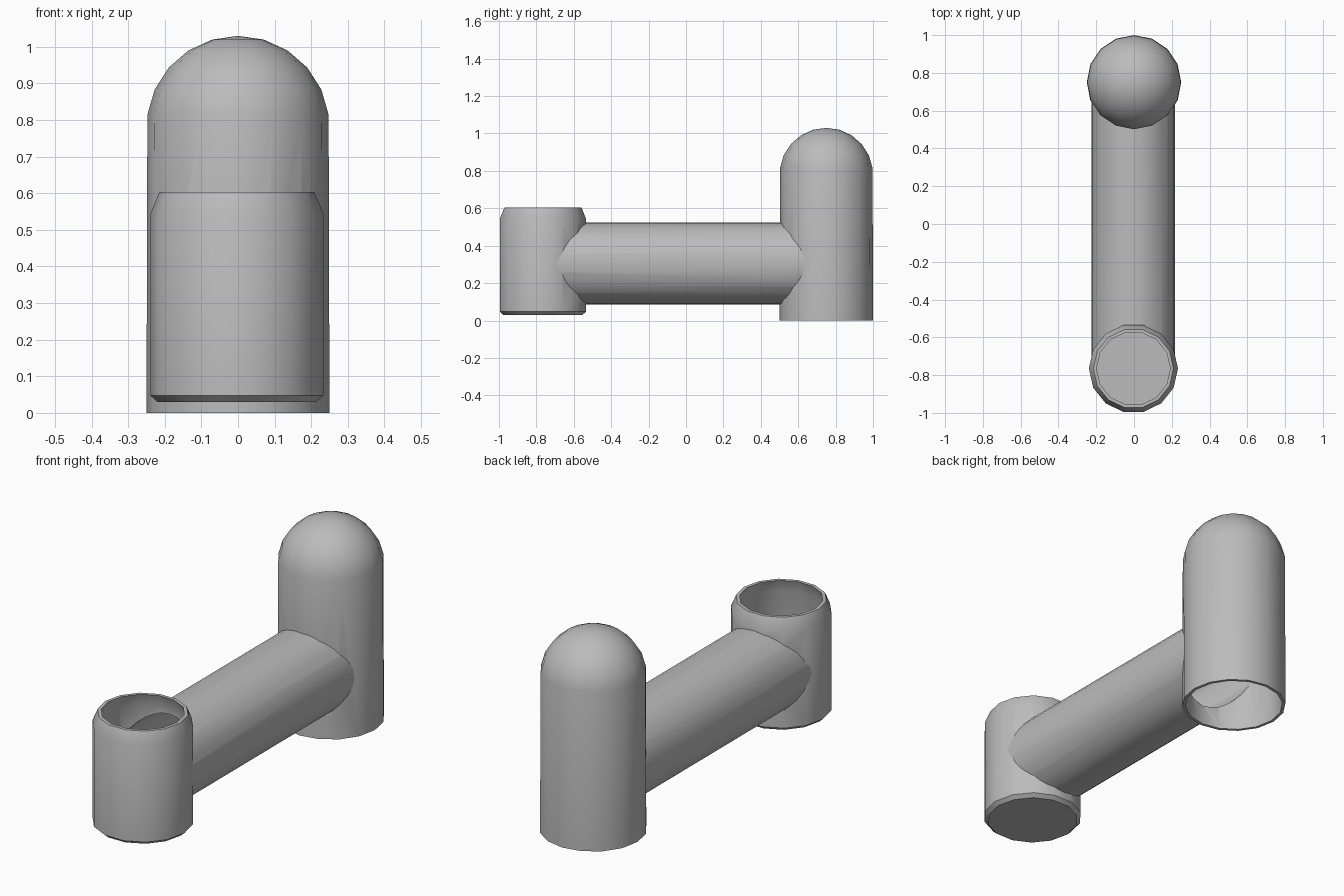
import bpy, bmesh, math
from mathutils import Matrix

cube = bpy.data.objects.get("Cube")
if cube:
    bpy.data.objects.remove(cube, do_unlink=True)

grey = bpy.data.materials.new("plain grey")
grey.use_nodes = True
colour = (0.5, 0.5, 0.5, 1)
grey.diffuse_color = colour
grey.node_tree.nodes["Principled BSDF"].inputs["Base Color"].default_value = colour


def lathe(name, profile, sides, place):
    """Turn a (radius, height) profile about the local z axis."""
    bm = bmesh.new()
    verts = [bm.verts.new((r, 0, z)) for r, z in profile]
    edges = [bm.edges.new(pair) for pair in zip(verts, verts[1:])]
    if profile[0][0] > 0 and profile[-1][0] > 0:
        edges.append(bm.edges.new((verts[-1], verts[0])))
    bmesh.ops.spin(bm, geom=verts + edges, axis=(0, 0, 1), cent=(0, 0, 0),
                   angle=math.tau, steps=sides, use_duplicate=False)
    bmesh.ops.remove_doubles(bm, verts=bm.verts, dist=0.0005)
    bmesh.ops.recalc_face_normals(bm, faces=bm.faces)
    bm.transform(place)
    mesh = bpy.data.meshes.new(name)
    bm.to_mesh(mesh)
    bm.free()
    mesh.materials.append(grey)
    obj = bpy.data.objects.new(name, mesh)
    bpy.context.collection.objects.link(obj)
    return obj


def cut(obj, cutter):
    """Subtract the cutter from the part and apply the result."""
    bpy.context.view_layer.objects.active = obj
    mod = obj.modifiers.new("cut", 'BOOLEAN')
    mod.operation = 'DIFFERENCE'
    mod.solver = 'EXACT'
    mod.object = cutter
    bpy.ops.object.modifier_apply(modifier=mod.name)


def dome(radius, centre, steps=5):
    """Quarter circle from just above the equator up to the pole."""
    angles = [math.radians(8 + 82 * i / steps) for i in range(steps + 1)]
    points = [(radius * math.cos(a), centre + radius * math.sin(a)) for a in angles]
    points[-1] = (0, centre + radius)
    return points


WALL = 0.015
at_post = Matrix.Translation((0, 0.75, 0))
at_cup = Matrix.Translation((-0.003, -0.765, 0))
along_y = Matrix.Translation((-0.004, 0, 0.305)) @ Matrix.Rotation(-math.pi / 2, 4, 'X')

# Domed post, hollow and open underneath
post_outer = [(0.25, 0)] + dome(0.25, 0.78)
post_inner = [(0.25 - WALL, 0)] + dome(0.25 - WALL, 0.78)
post = lathe("domed_post", post_outer[::-1] + post_inner, 16, at_post)
post_core = lathe("post_cutter", [(0, 0)] + post_outer, 16, at_post)

# Open cup with bevelled rim and floor
cup_outer = [(0, 0.03), (0.217, 0.03), (0.236, 0.047), (0.236, 0.545), (0.212, 0.603)]
cup_inner = [(0.195, 0.603), (0.219, 0.54), (0.219, 0.06), (0.2, 0.045), (0, 0.045)]
cup = lathe("open_cup", cup_outer + cup_inner, 14, at_cup)
cup_core = lathe("cup_cutter", cup_outer + [(0, 0.603)], 14, at_cup)

# Connecting pipe, hollow from cup to post
R, B = 0.22, 0.205
pipe = lathe("connecting_pipe", [(R, -0.74), (R, 0.74), (B, 0.74), (B, -0.74)], 32, along_y)
bore = lathe("bore_cutter", [(0, -0.74), (B, -0.74), (B, 0.74), (0, 0.74)], 32, along_y)

# Trim the pipe at both walls and open the walls into its bore
cut(pipe, post_core)
cut(pipe, cup_core)
cut(post, bore)
cut(cup, bore)
for helper in (post_core, cup_core, bore):
    bpy.data.objects.remove(helper, do_unlink=True)

# Smooth shading with crisp rims
for obj in (post, cup, pipe):
    bpy.ops.object.select_all(action='DESELECT')
    obj.select_set(True)
    bpy.context.view_layer.objects.active = obj
    bpy.ops.object.shade_smooth_by_angle(angle=math.radians(35))
